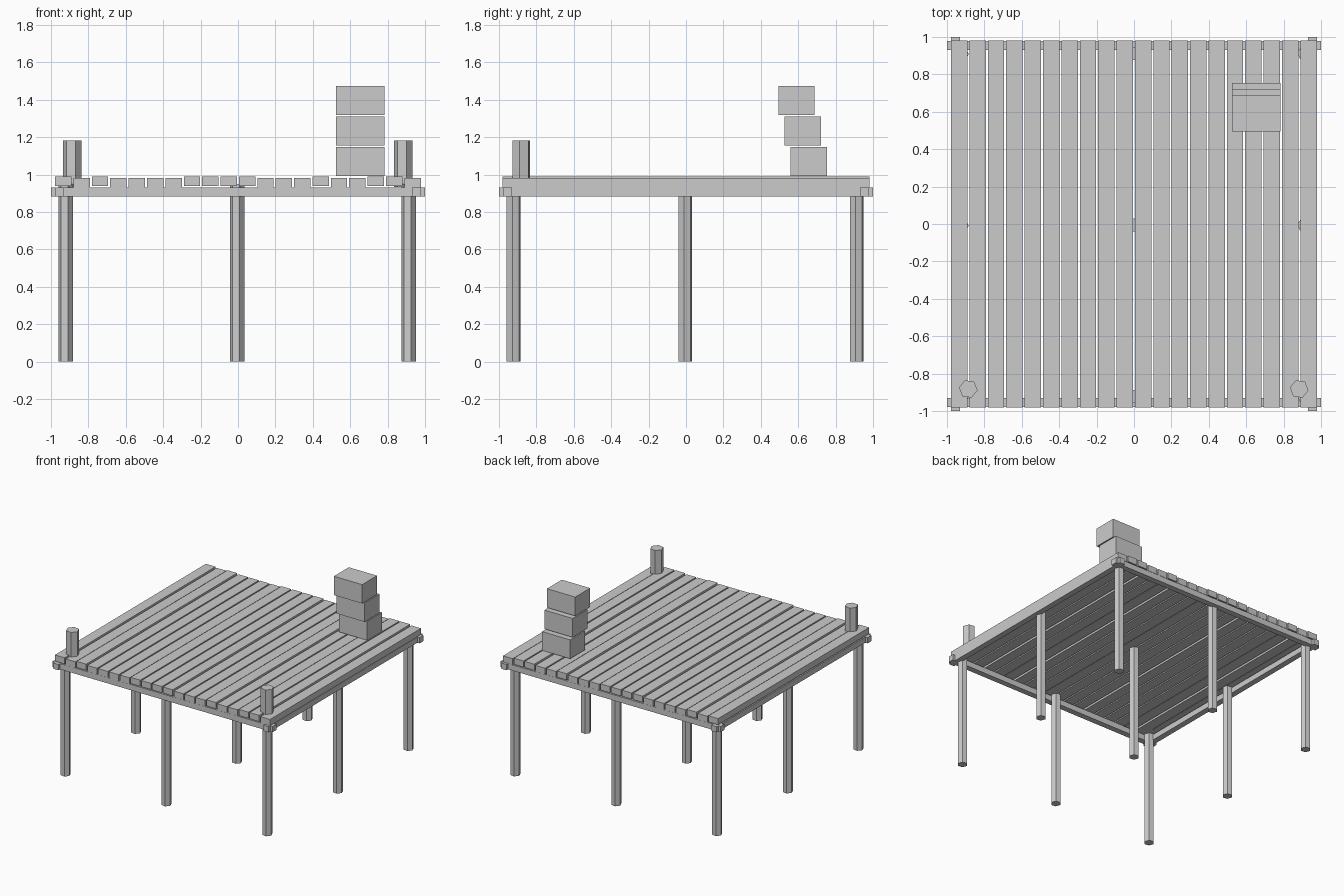
import bpy, math

cube = bpy.data.objects.get("Cube")
if cube:
    bpy.data.objects.remove(cube, do_unlink=True)

# Single flat colour
grey = bpy.data.materials.new("plain grey")
grey.use_nodes = True
colour = (0.6, 0.6, 0.6, 1)
grey.diffuse_color = colour
grey.node_tree.nodes["Principled BSDF"].inputs["Base Color"].default_value = colour


def box(name, x, y, z):
    """Box filling the given (low, high) range on each axis."""
    bpy.ops.mesh.primitive_cube_add(size=1)
    ob = bpy.context.object
    ob.name = name
    ob.location = [(a + b) / 2 for a, b in (x, y, z)]
    ob.scale = [b - a for a, b in (x, y, z)]
    ob.data.materials.append(grey)
    return ob


def hex_post(name, x, y, z, radius):
    """Six-sided upright post, turned slightly off the grid."""
    bpy.ops.mesh.primitive_cylinder_add(
        vertices=6, radius=radius, depth=z[1] - z[0],
        location=(x, y, sum(z) / 2), rotation=(0, 0, math.radians(21)))
    ob = bpy.context.object
    ob.name = name
    ob.data.materials.append(grey)
    return ob


# Deck planks, laid at two alternating heights (H = raised, l = lowered)
pitch, width = 0.0983, 0.0875
for i, level in enumerate("HlHllllHHHHlllHllHHl"):
    x = -0.978 + i * pitch
    base = 0.938 if level == "H" else 0.931
    box(f"plank_{i + 1}", (x, x + width), (-0.98, 0.98), (base, base + 0.051))

# Frame beams whose ends cross at the corners
beam_z = (0.883, 0.93)
for side, label in ((-1, "front"), (1, "back")):
    y = sorted((side * 0.931, side * 0.979))
    box(f"{label}_beam", (-1, 1), y, beam_z)
for side, label in ((-1, "right"), (1, "left")):
    x = sorted((side * 0.931, side * 0.979))
    box(f"{label}_beam", x, (-1, 1), beam_z)

# Grid of nine support legs
spots = (-0.922, -0.005, 0.912)
for row, y in zip(("front", "middle", "back"), spots):
    for column, x in zip(("right", "centre", "left"), spots):
        hex_post(f"{row}_{column}_leg", x, y, (0, 0.95), 0.039)

# Mooring posts on the front corners
for x, label in ((-0.886, "right"), (0.883, "left")):
    hex_post(f"{label}_mooring_post", x, -0.882, (0.935, 1.183), 0.05)

# Crates stacked with a forward stagger
for i, label in enumerate(("bottom", "middle", "top")):
    y, z = 0.56 - i * 0.0325, 0.992 + i * 0.1635
    box(f"{label}_crate", (0.525, 0.782), (y, y + 0.193), (z, z + 0.155))
